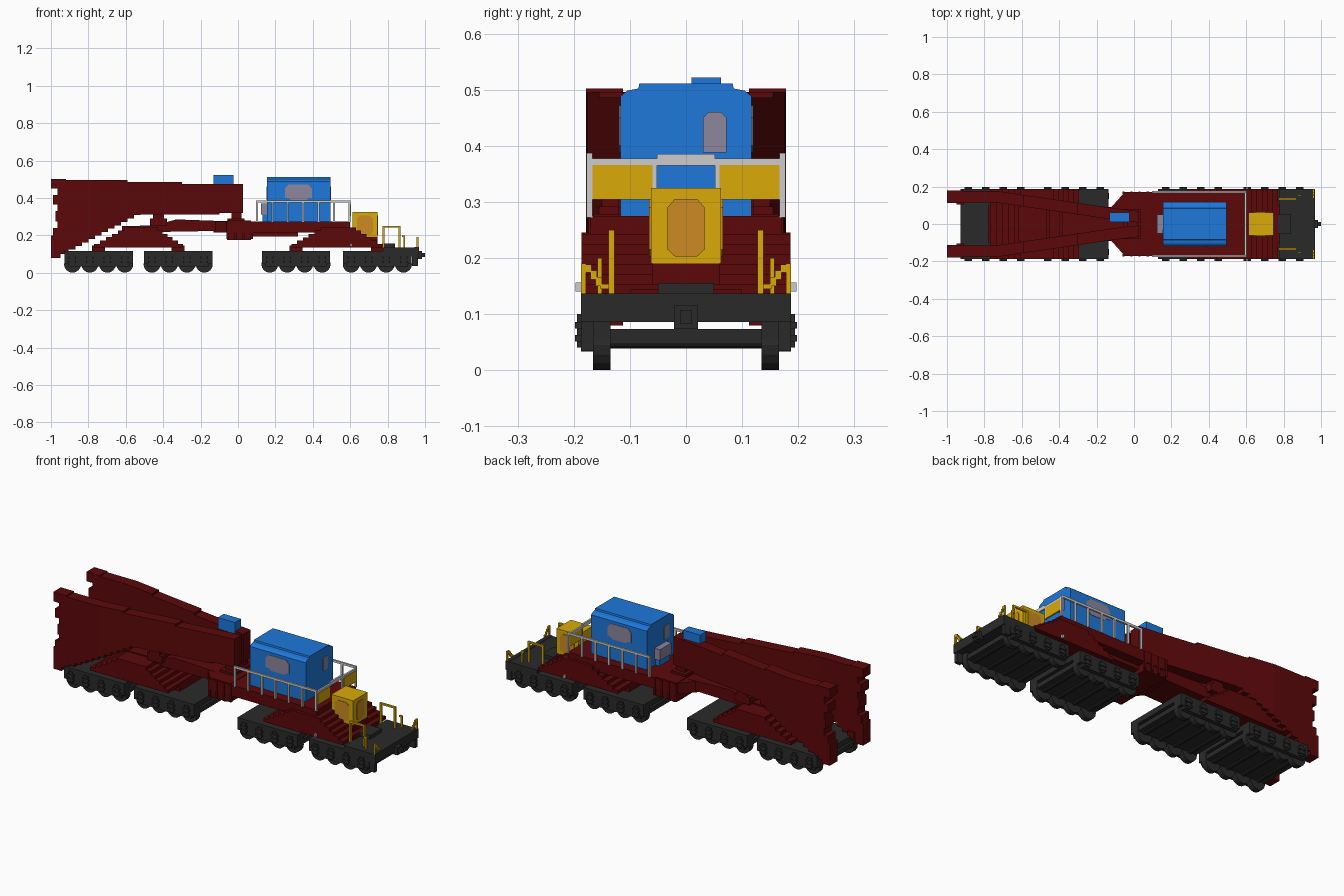
import bpy, bmesh, math
from mathutils import Matrix

cube = bpy.data.objects.get("Cube")
if cube:
    bpy.data.objects.remove(cube, do_unlink=True)


def material(name, rgb):
    m = bpy.data.materials.new(name)
    m.use_nodes = True
    lin = [(c / 255 / 12.92) if c < 10 else ((c / 255 + 0.055) / 1.055) ** 2.4 for c in rgb] + [1]
    m.diffuse_color = lin
    m.node_tree.nodes["Principled BSDF"].inputs["Base Color"].default_value = lin
    return m


RED = material("dark red", (92, 8, 10))
DARK = material("charcoal", (42, 42, 42))
BLUE = material("blue", (30, 120, 218))
YELLOW = material("yellow", (218, 170, 8))
GREY = material("light grey", (204, 204, 204))
GLASS = material("grey glass", (140, 134, 156))
AMBER = material("amber panel", (204, 138, 34))


def finish(name, bm, mat):
    bmesh.ops.recalc_face_normals(bm, faces=bm.faces)
    me = bpy.data.meshes.new(name)
    bm.to_mesh(me)
    bm.free()
    me.materials.append(mat)
    ob = bpy.data.objects.new(name, me)
    bpy.context.collection.objects.link(ob)
    return ob


def add_box(bm, x0, x1, y0, y1, z0, z1):
    m = Matrix.Translation(((x0 + x1) / 2, (y0 + y1) / 2, (z0 + z1) / 2)) @ \
        Matrix.Diagonal((x1 - x0, y1 - y0, z1 - z0, 1))
    bmesh.ops.create_cube(bm, size=1, matrix=m)


def boxes(name, mat, items, mirror=False):
    """One object made of boxes (x0,x1,y0,y1,z0,z1), optionally mirrored in y."""
    bm = bmesh.new()
    for x0, x1, y0, y1, z0, z1 in items:
        add_box(bm, x0, x1, y0, y1, z0, z1)
        if mirror:
            add_box(bm, x0, x1, -y1, -y0, z0, z1)
    return finish(name, bm, mat)


def prism(name, mat, pts, lo, hi, axis):
    """Extrude a 2D outline along an axis: x takes (y,z), y takes (x,z), z takes (x,y)."""
    place = {"x": lambda p, t: (t, *p), "y": lambda p, t: (p[0], t, p[1]), "z": lambda p, t: (*p, t)}[axis]
    bm = bmesh.new()
    a = [bm.verts.new(place(p, lo)) for p in pts]
    b = [bm.verts.new(place(p, hi)) for p in pts]
    bm.faces.new(a)
    bm.faces.new(b)
    for i in range(len(pts)):
        j = (i + 1) % len(pts)
        bm.faces.new((a[i], a[j], b[j], b[i]))
    return finish(name, bm, mat)


def cylinder(bm, x, y, z, r, depth, n=16):
    m = Matrix.Translation((x, y, z)) @ Matrix.Rotation(math.pi / 2, 4, "X")
    bmesh.ops.create_cone(bm, cap_ends=True, segments=n, radius1=r, radius2=r, depth=depth, matrix=m)


# Bogies with four axles each
def bogie(name, cx):
    bm = bmesh.new()
    add_box(bm, cx - .18, cx + .18, -.17, .17, .047, .073)
    add_box(bm, cx - .183, cx + .183, -.187, .187, .086, .116)
    for s in (-1, 1):
        y0, y1 = sorted((s * .135, s * .187))
        add_box(bm, cx - .183, cx + .183, y0, y1, .05, .087)
        y0, y1 = sorted((s * .166, s * .187))
        add_box(bm, cx - .165, cx + .165, y0, y1, .033, .06)
        for dx in (-.14, -.047, .047, .14):
            cylinder(bm, cx + dx, s * .15, .045, .045, .031)
            for dz in (.057, .08):
                add_box(bm, cx + dx - .02, cx + dx + .02, s * .192 - .006, s * .192 + .006, dz - .006, dz + .006)
            add_box(bm, cx + dx - .012, cx + dx + .012, s * .19 - .004, s * .19 + .004, .04, .1)
    for dx in (-.14, -.047, .047, .14):
        cylinder(bm, cx + dx, 0, .055, .016, .28, 10)
    return finish(name, bm, DARK)


for i, c in enumerate((-.745, -.32, .31, .745)):
    bogie("bogie_%d" % (i + 1), c)
    boxes("bogie_pivot_%d" % (i + 1), RED, [(c - .035, c + .035, -.1, .1, .114, .145)])


# Stepped bridges, each joining two bogies
def stepped_bridge(name, x0, x1, t0, t1, top, base=.135, n=6):
    left, right = [], []
    for i in range(n):
        f = i / (n - 1)
        for k in (i, i + 1):
            z = base + (top - base) * k / n
            left.append((x0 + (t0 - x0) * f, z))
            right.append((x1 + (t1 - x1) * f, z))
    prism(name, RED, left + right[::-1], -.186, .186, "y")


stepped_bridge("rear_bridge", -.77, -.295, -.61, -.43, .245)
stepped_bridge("front_bridge", .285, .77, .44, .63, .243)

# Main span: narrow beam, wide deck and central bolster
prism("span_beam", RED, [(-.62, .215), (-.62, .25), (-.45, .252), (-.33, .285), (-.05, .275), (-.05, .225),
                         (-.3, .22)], -.09, .09, "y")
prism("deck", RED, [(-.13, -.08), (-.05, -.17), (.6, -.17), (.6, .17), (-.05, .17), (-.13, .08)], .215, .275, "z")
boxes("bolster", RED, [(-.06, .07, -.165, .165, .175, .278), (.07, .32, -.12, .12, .195, .22)])
boxes("bolster_ribs", RED, [(-.062 + i * .043, -.05 + i * .043, .16, .174, .18, .272) for i in range(4)], True)
boxes("pivot_posts", RED, [(-.035, .02, -.06, .06, .27, .33), (-.055, .035, -.08, .08, .27, .29),
                           (-.47, -.38, -.12, .12, .25, .29), (-.455, -.395, -.12, .12, .285, .325)])


# Lifting arms: one skin per side, rising in steps and closing in towards the pivot
def lifting_arm(name, s):
    # x, top, bottom of each station; the wall runs straight as far as x = -0.7
    xs = [-.94 + .035 * i for i in range(12)] + [-.52, -.3, -.1, .028]
    stations = []
    for x in xs:
        top = .496 if x < -.61 else .486 if x < -.3 else .474
        stations.append((x, top, min(.1 + (x + .95) * .53, .312 if x < -.1 else .32)))
    bm = bmesh.new()
    rings = []
    for (x, top, low), prev in zip(stations, [None] + stations):
        shift = .108 * min(1, max(0, (x + .74) / .74))
        levels = [(prev[1], prev[2]), (top, low)] if prev else [(top, low)]
        for zt, zb in levels:
            rings.append([bm.verts.new((x, s * (y - shift), z))
                          for y, z in ((.115, zb), (.177, zb), (.177, zt), (.115, zt))])
    for a, b in zip(rings, rings[1:]):
        for i in range(4):
            bm.faces.new((a[i], a[i - 1], b[i - 1], b[i]))
    bm.faces.new(rings[0])
    bm.faces.new(rings[-1])
    bmesh.ops.remove_doubles(bm, verts=bm.verts, dist=1e-5)
    return finish(name, bm, RED)


lifting_arm("left_lifting_arm", 1)
lifting_arm("right_lifting_arm", -1)
boxes("arm_end_hooks", RED, [(-1, -.92, .112, .178, .45, .502), (-.965, -.92, .112, .178, .1, .46),
                             (-.988, -.95, .112, .178, .365, .415), (-.975, -.95, .112, .178, .275, .33),
                             (-.988, -.95, .112, .178, .2, .24), (-1, -.95, .112, .178, .08, .2),
                             (-.95, -.91, .105, .178, .1, .14)], True)
boxes("arm_cabinet", BLUE, [(-.13, -.025, .01, .062, .46, .522)])

# Machinery house with stepped, chamfered roof
prism("machine_house", BLUE, [(-.117, .27), (.117, .27), (.117, .488), (.105, .498), (.085, .502), (.083, .511),
                              (-.083, .511), (-.085, .502), (-.105, .498), (-.117, .488)], .155, .495, "x")
pane = [(.25, .4), (.27, .4), (.285, .388), (.365, .388), (.38, .4), (.395, .4), (.395, .45), (.375, .472),
        (.27, .472), (.25, .45)]
prism("right_window", GLASS, pane, -.119, -.115, "y")
prism("left_window", GLASS, pane, .115, .119, "y")
end_pane = [(.03, .388), (.072, .388), (.072, .45), (.062, .46), (.04, .46), (.03, .45)]
prism("end_window", GLASS, end_pane, .493, .498, "x")
prism("rear_end_window", GLASS, [(-y, z) for y, z in end_pane], .152, .157, "x")
boxes("house_unit", GLASS, [(.122, .155, -.05, .052, .31, .37)])
boxes("house_unit_base", BLUE, [(.13, .155, -.045, .045, .272, .31)])

# Deck railings with yellow end boards
POSTS = (.102, .183, .266, .348, .43, .513, .596)
boxes("deck_railing", GREY, [(x - .005, x + .005, .167, .177, .272, .385) for x in POSTS]
      + [(.097, .601, .167, .177, .375, .387)], True)
boxes("end_railing", GREY, [(.591, .601, -.177, .177, .365, .377), (.591, .601, -.052, .052, .375, .385)])
boxes("end_railing_posts", GREY, [(.591, .601, .052, .06, .303, .375)], True)
boxes("end_boards", YELLOW, [(.594, .603, .06, .167, .304, .366)], True)

# Yellow equipment box
boxes("equipment_box", YELLOW, [(.612, .745, -.0625, .0625, .19, .325)])
boxes("equipment_plinth", RED, [(.6, .745, -.06, .06, .14, .192)])
oval = [(-.033, .215), (-.02, .203), (.02, .203), (.033, .215), (.033, .29), (.02, .305), (-.02, .305),
        (-.033, .29)]
prism("box_end_panel", AMBER, oval, .743, .748, "x")
side = [(.678 + y * 1.3, z) for y, z in oval]
prism("box_right_panel", AMBER, side, -.0655, -.06, "y")
prism("box_left_panel", AMBER, side, .06, .0655, "y")

# End platform, buffer beam and coupler
boxes("end_platform", DARK, [(.775, .965, -.187, .187, .086, .135), (.945, .967, -.187, .187, .086, .137),
                             (.77, .84, -.05, .05, .13, .155), (.955, .985, -.021, .021, .073, .115),
                             (.98, 1.0, -.011, .011, .083, .106)])
boxes("platform_steps", DARK, [(.93, .962, .165, .187, .035, .09)], True)
boxes("platform_handrails", YELLOW, [(.772, .782, .127, .138, .13, .25), (.858, .868, .127, .138, .13, .25),
                                     (.772, .868, .127, .138, .241, .25)], True)

# Corner handrails stepping down towards the middle of the platform, and a short grab post behind
boxes("corner_handrails", YELLOW, [(.955, .964, .178, .187, .13, .19), (.955, .964, .168, .18, .174, .188),
                                   (.955, .964, .159, .17, .162, .178), (.955, .964, .15, .161, .15, .166),
                                   (.955, .964, .137, .152, .145, .154)], True)
boxes("grab_posts", YELLOW, [(.885, .894, .15, .158, .13, .2), (.876, .894, .15, .158, .19, .2)], True)
boxes("side_grips", GREY, [(.6, .61, .183, .197, .14, .156)], True)
